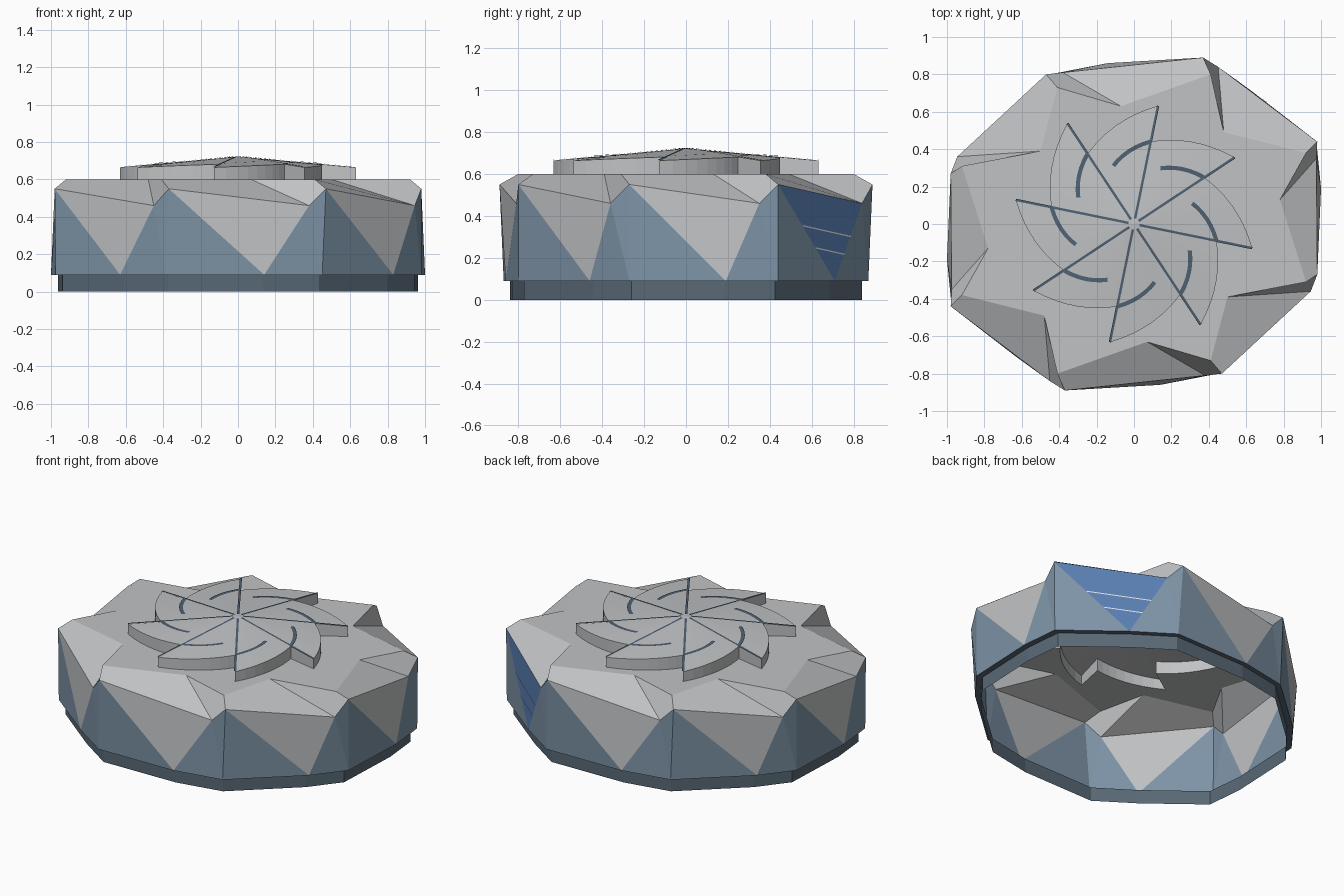
import bpy, bmesh
from math import sin, cos, radians
from mathutils import Vector

cube = bpy.data.objects.get("Cube")
if cube:
    bpy.data.objects.remove(cube)


def material(name, color):
    m = bpy.data.materials.new(name)
    m.use_nodes = True
    m.diffuse_color = (*color, 1)
    m.node_tree.nodes["Principled BSDF"].inputs["Base Color"].default_value = (*color, 1)
    return m


GREY = material("light grey panel", (0.53, 0.54, 0.55))
BLUE = material("steel blue glass", (0.21, 0.30, 0.39))
BASE = material("dark slate base", (0.10, 0.14, 0.18))
SCREEN = material("bright blue glass", (0.10, 0.21, 0.44))
SEAM = material("dark seam", (0.08, 0.12, 0.17))
WHITE = material("pale stripe", (0.75, 0.77, 0.8))


def make(name, faces, mats, indices=None):
    """Object from a list of faces, each a list of points."""
    bm = bmesh.new()
    for n, pts in enumerate(faces):
        f = bm.faces.new([bm.verts.new(p) for p in pts])
        f.material_index = indices[n] if indices else 0
    bmesh.ops.remove_doubles(bm, verts=bm.verts, dist=0.0005)
    return finish(name, bm, mats)


def finish(name, bm, mats):
    mesh = bpy.data.meshes.new(name)
    bm.to_mesh(mesh)
    bm.free()
    for m in mats:
        mesh.materials.append(m)
    ob = bpy.data.objects.new(name, mesh)
    bpy.context.collection.objects.link(ob)
    return ob


def ring(points, z):
    """Half of an eight-fold ring, completed by a half turn."""
    half = [Vector((x, y, z)) for x, y in points]
    return half + [Vector((-p.x, -p.y, z)) for p in half]


# Control rings, counter-clockwise from the front left corner
peak = ring([(-.37, -.89), (.47, -.80), (.98, -.27), (.98, .44)], .55)
low = ring([(-.45, -.84), (.38, -.81), (.945, -.36), (.975, .35)], .46)
top = ring([(-.41, -.80), (.41, -.73), (.92, -.31), (.92, .38)], .6)
valley = ring([(.07, -.63), (.50, -.39), (.78, .13), (.48, .49)], .6)
corner = ring([(-.39, -.87), (.45, -.80), (.98, -.27), (.975, .44)], .09)
apex = ring([(.14, -.86), (.83, -.46), (1, .19), (.63, .71)], .09)

# Faceted shell: sloped petals, grey triangles and blue glass
faces, idx = [], []
for a in range(8):
    b = (a + 1) % 8
    parts = [
        ([top[a], peak[a], low[b], valley[a]], 0),
        ([valley[a], low[b], peak[b], top[b]], 0),
        ([peak[a], apex[a], low[b]], 2 if a == 3 else 0),
        ([peak[a], corner[a], apex[a]], 1),
        ([low[b], apex[a], corner[b]], 1),
        ([low[b], corner[b], peak[b]], 1),
    ]
    for pts, m in parts:
        faces.append(pts)
        idx.append(m)
make("faceted_shell", faces, [GREY, BLUE, SCREEN], idx)

# Base ring, with the underside of the overhang
outer = [p for pair in zip(corner, apex) for p in pair]
inner = [Vector((p.x * .962, p.y * .965, p.z)) for p in outer]
foot = [Vector((p.x, p.y, 0)) for p in inner]
faces = []
for i in range(16):
    j = (i + 1) % 16
    faces += [[inner[i], inner[j], outer[j], outer[i]],
              [foot[i], foot[j], inner[j], inner[i]]]
make("base_ring", faces, [BASE])

# Pinwheel roof outline
TIP, NECK, START, STEPS = .645, .45, 33.5, 8


def cone(r, deg, lift=0.0):
    a = radians(deg)
    return Vector((r * cos(a), r * sin(a), .722 - .058 * r / TIP + lift))


def sweep(t):
    return TIP + (NECK - TIP) * t - .06 * t * (1 - t)


rim, crown = [], []
for k in range(8):
    arc = [cone(sweep(s / STEPS), START + 45 * (k + s / STEPS)) for s in range(STEPS + 1)]
    rim += arc
    crown += [[cone(0, 0), p, q] for p, q in zip(arc, arc[1:])]
floor = [Vector((p.x, p.y, .6)) for p in rim]
sides = [[floor[i - 1], floor[i], rim[i], rim[i - 1]] for i in range(len(rim))]
make("pinwheel_roof", crown + sides, [GREY])

# Flat roof star around the pinwheel opening
bm = bmesh.new()
star = [p for pair in zip(top, valley) for p in pair]
for loop in (star, floor):
    vs = [bm.verts.new(p) for p in loop]
    for i in range(len(vs)):
        bm.edges.new((vs[i - 1], vs[i]))
bmesh.ops.triangle_fill(bm, use_beauty=True, edges=bm.edges[:], normal=(0, 0, 1))
for f in bm.faces:
    if f.normal.z < 0:
        f.normal_flip()
finish("flat_roof", bm, [GREY])


def strip(path, width):
    """Flat ribbon along a path, as quads."""
    quads, edges = [], []
    for i, p in enumerate(path):
        d = path[min(i + 1, len(path) - 1)] - path[max(i - 1, 0)]
        side = Vector((-d.y, d.x, 0)).normalized() * width / 2
        edges.append((p + side, p - side))
    for (l0, r0), (l1, r1) in zip(edges, edges[1:]):
        quads.append([r0, r1, l1, l0])
    return quads


# Radial seams and curved marks on the pinwheel
seams, marks = [], []
for k in range(8):
    ang = START + 45 * k
    seams += strip([cone(.03, ang, .004), cone(TIP, ang, .004)], .013)
    marks += strip([cone(NECK - .12 * s / 6, ang + 31 * s / 6, .004) for s in range(7)], .022)
make("radial_seams", seams, [SEAM])
make("curved_marks", marks, [SEAM])

# Pale stripes on the bright glass triangle
a, b, m = peak[3], low[4], apex[3]
normal = (m - a).cross(b - a).normalized()
if normal.x < 0:
    normal = -normal
stripes = []
for f in (.42, .65):
    quad = [a.lerp(m, f), b.lerp(m, f), b.lerp(m, f + .016), a.lerp(m, f + .016)]
    stripes.append([p + normal * .003 for p in quad])
make("glass_stripes", stripes, [WHITE])
